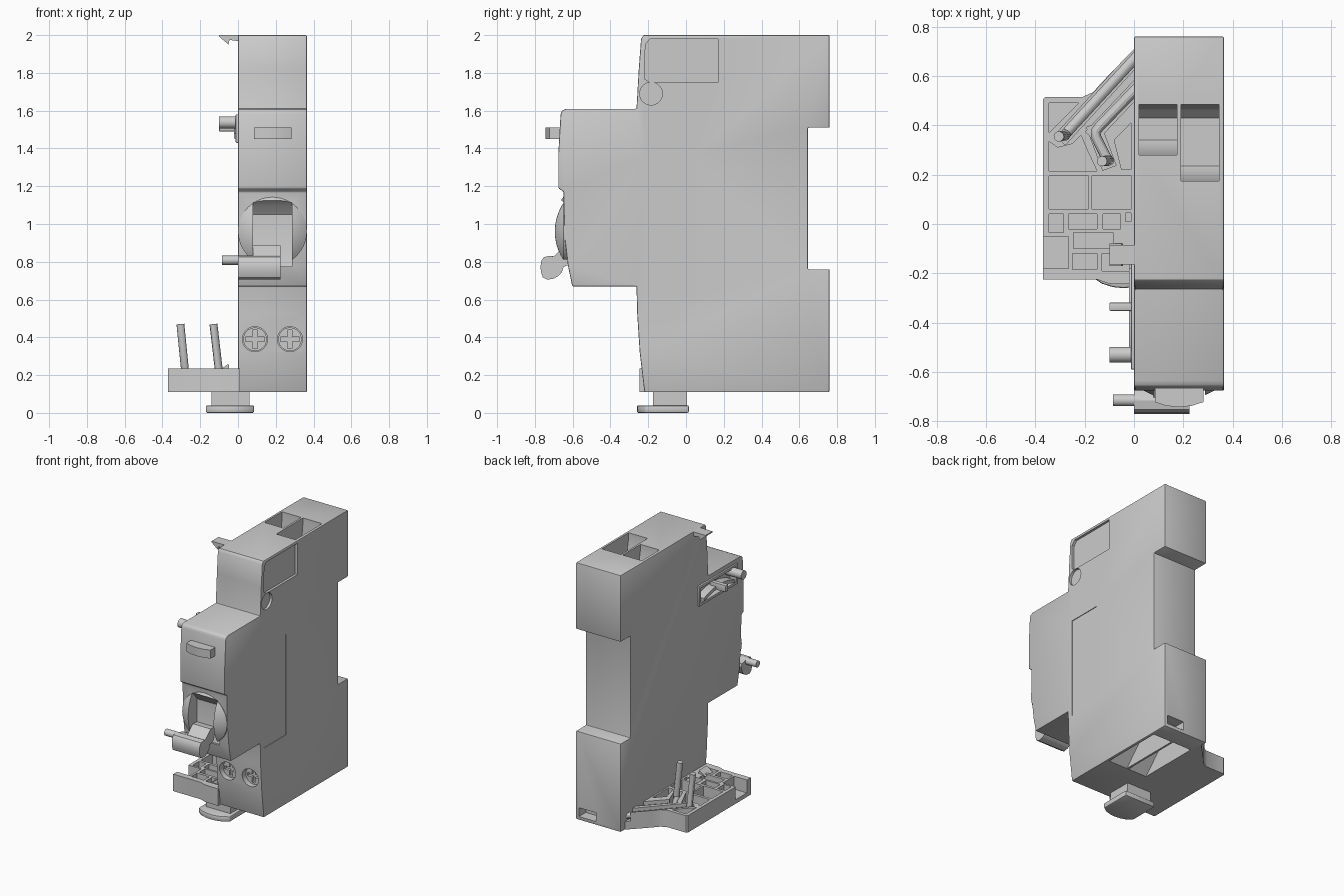
import bpy, bmesh, math
from mathutils import Vector

if "Cube" in bpy.data.objects:
    bpy.data.objects.remove(bpy.data.objects["Cube"])

W = 0.365  # body width


def place(axis, a, b, t):
    return {'x': (t, a, b), 'y': (a, t, b), 'z': (a, b, t)}[axis]


def finish(name, bm):
    bmesh.ops.recalc_face_normals(bm, faces=bm.faces)
    me = bpy.data.meshes.new(name)
    bm.to_mesh(me)
    bm.free()
    ob = bpy.data.objects.new(name, me)
    bpy.context.collection.objects.link(ob)
    return ob


def apply(ob, mod):
    bpy.context.view_layer.objects.active = ob
    bpy.ops.object.modifier_apply(modifier=mod.name)


def prism(name, axis, pts, t0, t1, bevel=0):
    bm = bmesh.new()
    f = bm.faces.new([bm.verts.new(place(axis, a, b, t0)) for a, b in pts])
    r = bmesh.ops.extrude_face_region(bm, geom=[f])
    vs = [v for v in r['geom'] if isinstance(v, bmesh.types.BMVert)]
    bmesh.ops.translate(bm, verts=vs, vec=Vector(place(axis, 0, 0, t1 - t0)))
    ob = finish(name, bm)
    if bevel:
        m = ob.modifiers.new('bevel', 'BEVEL')
        m.width, m.segments, m.limit_method = bevel, 2, 'ANGLE'
        m.angle_limit = math.radians(35)
        apply(ob, m)
    return ob


def rect(a0, b0, a1, b1):
    return [(a0, b0), (a1, b0), (a1, b1), (a0, b1)]


def circle(a, b, r, n=40):
    return [(a + r * math.cos(2 * math.pi * i / n), b + r * math.sin(2 * math.pi * i / n)) for i in range(n)]


def boolean(ob, axis, pts, t0, t1):
    c = prism('cutter', axis, pts, t0, t1)
    m = ob.modifiers.new('cut', 'BOOLEAN')
    m.operation, m.solver, m.object = 'DIFFERENCE', 'EXACT', c
    apply(ob, m)
    bpy.data.objects.remove(c)


def strip(p, q, w):
    d = (Vector(q) - Vector(p)).normalized() * w
    n = Vector((-d.y, d.x))
    return [tuple(Vector(p) - d + n), tuple(Vector(p) - d - n), tuple(Vector(q) + d - n), tuple(Vector(q) + d + n)]


# Main housing with stepped front and rail recess at the back
profile = [(-.22, .11), (.76, .11), (.76, .76), (.645, .76), (.645, 1.51), (.76, 1.51), (.76, 2),
           (-.225, 2), (-.238, 1.98), (-.25, 1.82), (-.262, 1.61), (-.635, 1.61), (-.657, 1.6), (-.664, 1.58),
           (-.676, 1.37), (-.676, 1.19), (-.648, 1.17), (-.645, .95), (-.625, .78), (-.602, .67), (-.262, .67),
           (-.258, .52), (-.245, .32)]
body = prism('housing', 'x', profile, 0, W, .006)

# Terminal pockets on top and underside
for x0, y0 in ((.02, .28), (.19, .175)):
    boolean(body, 'x', [(y0, 2.1), (y0, 1.96), (y0 + .03, 1.80), (y0 + .06, 1.76), (.43, 1.76), (.465, 1.80),
                        (.485, 1.97), (.485, 2.1)], x0, x0 + .155)
    boolean(body, 'x', [(.15, 0), (.15, .11), (.30, .27), (.42, .27), (.62, .11), (.62, 0)], x0, x0 + .155)

# Label recess with round thumb notch, and shallow side panel
boolean(body, 'x', [(-.22, 1.77), (-.19, 1.75), (.17, 1.75), (.17, 1.98), (-.19, 1.98), (-.215, 1.95)], W - .018, W + .1)
boolean(body, 'x', circle(-.185, 1.69, .06), W - .018, W + .1)
boolean(body, 'x', rect(-.22, .62, .04, 1.36), W - .005, W + .1)
# Latch slot at the back
boolean(body, 'y', rect(.2, .135, .34, .2), .68, .9)

# Terminal screws in round wells
for i, x in enumerate((.09, .275)):
    boolean(body, 'y', circle(x, .39, .066), -.4, -.18)
    s = prism('terminal_screw_%d' % (i + 1), 'y', circle(x, .39, .062), -.212, -.17)
    boolean(s, 'y', rect(x - .05, .378, x + .05, .402), -.3, -.19)
    boolean(s, 'y', rect(x - .012, .34, x + .012, .44), -.3, -.191)

# Domed dial around the switch
bm = bmesh.new()
R = .293
prof = [(0, -.55), (.182, -.55)] + [(R * math.sin(a), -.42 - R * math.cos(a))
                                    for a in [math.asin(.182 / R) * (1 - i / 12) for i in range(13)]]
vs = [bm.verts.new((.1825 + r, y, .96)) for r, y in prof]
es = [bm.edges.new(e) for e in zip(vs, vs[1:])]
bmesh.ops.spin(bm, geom=vs + es, cent=(.1825, 0, .96), axis=(0, 1, 0), angle=2 * math.pi, steps=64)
bmesh.ops.remove_doubles(bm, verts=bm.verts, dist=1e-4)
dial = finish('dial', bm)
slot = [(-.9, .775), (-.61, .775), (-.59, .85), (-.59, 1.05), (-.63, 1.1), (-.66, 1.125), (-.9, 1.125)]
for ob in (dial, body):
    boolean(ob, 'x', slot, .08, .287)

# Toggle lever with grip and linking bar
prism('lever_stem', 'x', [(-.58, .80), (-.58, .88), (-.64, .885), (-.71, .82), (-.68, .76)], .08, .225)
prism('lever_grip', 'x', [(-.752, .825), (-.715, .832), (-.675, .815), (-.65, .812), (-.643, .79), (-.657, .745),
                          (-.675, .725), (-.70, .711), (-.735, .705), (-.758, .717), (-.768, .745), (-.77, .775),
                          (-.766, .805)], 0, .225)
prism('link_bar', 'x', circle(-.715, .808, .024, 24), -.085, .02)

# Status indicator
prism('indicator', 'z', [(.085, -.64), (.085, -.722), (.13, -.737), (.18, -.743), (.235, -.737), (.282, -.722),
                         (.282, -.64)], 1.45, 1.512)

# Left side: slot frame with curved slider, pin and hook
boolean(body, 'x', rect(-.57, 1.45, -.16, 1.56), -.1, .04)
frame = prism('slot_frame', 'x', rect(-.59, 1.43, -.14, 1.58), -.012, .01, .004)
boolean(frame, 'x', rect(-.57, 1.45, -.16, 1.56), -.1, .1)
arc = [(t, -.03 + .5 * (1 - ((t + .36) / .2) ** 2) * .09) for t in [-.54 + i * .03 for i in range(13)]]
prism('slot_slider', 'x', [(y, 1.5 + z) for y, z in arc] + [(y, 1.475 + z) for y, z in reversed(arc)], -.02, .05)
prism('slider_tab', 'x', rect(-.352, 1.49, -.318, 1.54), -.1, .03, .005)
prism('side_pin', 'x', circle(-.53, 1.538, .032, 32), -.1, .03)
prism('top_hook', 'y', [(.02, 2), (-.1, 2), (-.1, 1.992), (-.05, 1.95), (-.045, 1.975), (.02, 1.965)], -.165, -.085)

# Side tray with moulded compartments
tray = prism('side_tray', 'z', [(-.37, -.225), (-.15, -.225), (-.1, -.242), (.01, -.245), (.01, .72), (-.13, .575),
                                (-.165, .535), (-.21, .515), (-.36, .515), (-.37, .505)], .11, .235)
pockets = [rect(-.345, .06, -.185, .195), rect(-.17, .06, -.01, .195), rect(-.345, -.035, -.285, .04),
           rect(-.265, -.02, -.15, .04), rect(-.125, -.02, -.055, .04), rect(-.245, -.1, -.085, -.035),
           rect(-.39, -.18, -.265, -.05), rect(-.25, -.185, -.15, -.12), rect(-.13, -.19, -.02, -.12),
           rect(-.035, .01, -.012, .045),
           [(-.345, .49), (-.225, .49), (-.345, .37)],
           [(-.345, .215), (-.15, .215), (-.19, .30), (-.215, .36), (-.25, .325), (-.31, .31), (-.345, .335)],
           [(-.08, .34), (-.012, .41), (-.012, .22), (-.05, .22)]]
for p in pockets:
    boolean(tray, 'z', p, .14, .3)
wires = [((.02, .69), (-.28, .362)), ((.02, .56), (-.155, .375)), ((-.155, .375), (-.11, .255))]
for p, q in wires:
    boolean(tray, 'z', strip(p, q, .029), .17, .3)
prism('tray_clip', 'y', [(-.1, .225), (-.05, .26), (-.045, .225)], -.17, -.08)

# Bent connector rods, lying in the tray and turning upward
rods = [[(.03, .70, .2), (-.26, .385, .2), (-.275, .367, .206), (-.281, .358, .23), (-.305, .355, .47)],
        [(.03, .57, .2), (-.14, .395, .2), (-.155, .375, .2), (-.155, .355, .2), (-.115, .275, .2),
         (-.105, .26, .206), (-.102, .257, .23), (-.13, .255, .47)]]
for i, pts in enumerate(rods):
    cu = bpy.data.curves.new('connector_rod', 'CURVE')
    cu.dimensions, cu.bevel_depth, cu.bevel_resolution, cu.use_fill_caps = '3D', .021, 4, True
    sp = cu.splines.new('POLY')
    sp.points.add(len(pts) - 1)
    for pt, co in zip(sp.points, pts):
        pt.co = (*co, 1)
    me = bpy.data.objects.new('tmp', cu)
    bpy.context.collection.objects.link(me)
    bpy.context.view_layer.update()
    mesh = bpy.data.meshes.new_from_object(me.evaluated_get(bpy.context.evaluated_depsgraph_get()))
    bpy.data.objects.remove(me)
    bpy.context.collection.objects.link(bpy.data.objects.new('connector_rod_%d' % (i + 1), mesh))

# Push button under the base
prism('button_stem', 'z', rect(-.14, -.175, .06, .005), .03, .13)
prism('button_cap', 'z', [(-.17, .015), (-.17, -.215), (-.13, -.242), (-.085, -.256), (-.042, -.26), (0, -.256),
                          (.045, -.242), (.085, -.215), (.085, .015)], 0, .04, .008)

# Smooth shading with sharp edges kept
for ob in bpy.context.scene.objects:
    ob.select_set(True)
bpy.context.view_layer.objects.active = body
bpy.ops.object.shade_smooth_by_angle(angle=math.radians(30))
